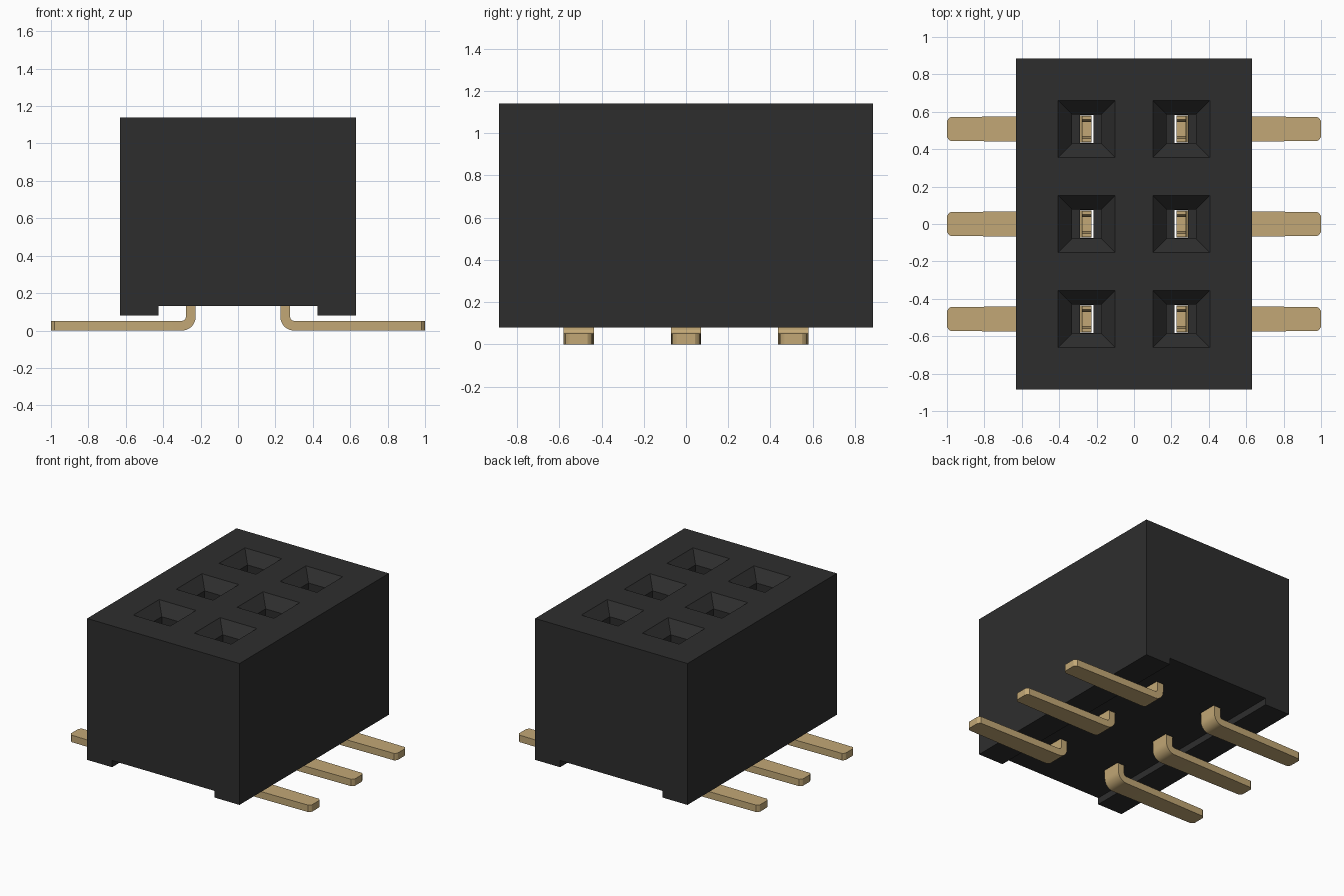
import bpy, bmesh, math

if "Cube" in bpy.data.objects:
    bpy.data.objects.remove(bpy.data.objects["Cube"], do_unlink=True)

PITCH = 0.508
COL_X = 0.253
ROWS = (-PITCH, 0.0, PITCH)


def material(name, rgb, rough):
    m = bpy.data.materials.new(name)
    m.use_nodes = True
    m.diffuse_color = (*rgb, 1)
    b = m.node_tree.nodes["Principled BSDF"]
    b.inputs["Base Color"].default_value = (*rgb, 1)
    b.inputs["Roughness"].default_value = rough
    return m


def make_object(name, bm, mat):
    bmesh.ops.recalc_face_normals(bm, faces=bm.faces)
    me = bpy.data.meshes.new(name)
    bm.to_mesh(me)
    bm.free()
    ob = bpy.data.objects.new(name, me)
    bpy.context.collection.objects.link(ob)
    if mat:
        me.materials.append(mat)
    return ob


def activate(ob):
    bpy.ops.object.select_all(action='DESELECT')
    ob.select_set(True)
    bpy.context.view_layer.objects.active = ob


def loft(bm, rings):
    """Skin a closed solid through rings of four points each."""
    rows = [[bm.verts.new(p) for p in r] for r in rings]
    for a, b in zip(rows, rows[1:]):
        for i in range(4):
            j = (i + 1) % 4
            bm.faces.new((a[i], a[j], b[j], b[i]))
    bm.faces.new(rows[0])
    bm.faces.new(rows[-1])


def level(cx, cy, hx, hy, z):
    return [(cx + sx * hx, cy + sy * hy, z)
            for sx, sy in ((-1, -1), (1, -1), (1, 1), (-1, 1))]


black = material("black plastic", (0.027, 0.027, 0.027), 0.6)
gold = material("gold metal", (0.54, 0.39, 0.18), 0.5)

# Housing: block profile with a channel underneath, extruded front to back
bm = bmesh.new()
half = [(0.425, 0.13), (0.425, 0.08), (0.632, 0.08), (0.632, 1.14)]
outline = half + [(-x, z) for x, z in reversed(half)]
face = bm.faces.new([bm.verts.new((x, -0.885, z)) for x, z in outline])
ext = bmesh.ops.extrude_face_region(bm, geom=[face])
verts = [g for g in ext["geom"] if isinstance(g, bmesh.types.BMVert)]
bmesh.ops.translate(bm, vec=(0, 1.77, 0), verts=verts)
housing = make_object("housing", bm, black)

# Sockets: pin slot, square shaft and funnel mouth, cut from the housing
bm = bmesh.new()
for cx in (-COL_X, COL_X):
    for cy in ROWS:
        loft(bm, [level(cx, cy, hx, hy, z) for hx, hy, z in (
            (0.036, 0.075, 0.05), (0.036, 0.075, 0.30), (0.078, 0.078, 0.30),
            (0.078, 0.078, 1.06), (0.162, 0.162, 1.15))])
cutter = make_object("socket_cutter", bm, black)
cutter.hide_render = True
mod = housing.modifiers.new("sockets", 'BOOLEAN')
mod.operation = 'DIFFERENCE'
mod.solver = 'EXACT'
mod.object = cutter
activate(housing)
bpy.ops.object.modifier_apply(modifier=mod.name)
bpy.data.objects.remove(cutter, do_unlink=True)

# Pin path: x, z, direction of the thickness, half width
T = 0.026       # half thickness
R = 0.046       # bend radius
path = [(1.0, T, 90, 0.042), (0.993, T, 90, 0.054), (0.982, T, 90, 0.063),
        (0.63, T, 90, 0.068)]
for k in range(9):
    a = 90 * k / 8
    path.append((COL_X + R - R * math.sin(math.radians(a)),
                 T + R - R * math.cos(math.radians(a)), 90 - a, 0.072))
path.append((COL_X, 0.40, 0, 0.072))


def pin(name, side, cy):
    bm = bmesh.new()
    rings = []
    for x, z, ang, w in path:
        dx, dz = T * math.cos(math.radians(ang)), T * math.sin(math.radians(ang))
        rings.append([(side * (x + s * dx), cy + t * w, z + s * dz)
                      for s, t in ((-1, -1), (-1, 1), (1, 1), (1, -1))])
    loft(bm, rings)
    # two contact prongs inside the socket
    for t in (-1, 1):
        loft(bm, [level(side * COL_X, cy + t * y, T, w, z) for y, w, z in (
            (0.060, 0.012, 0.40), (0.050, 0.012, 0.75), (0.060, 0.010, 0.85))])
    ob = make_object(name, bm, gold)
    activate(ob)
    bpy.ops.object.shade_smooth_by_angle(angle=math.radians(25))


for side, label in ((1, "left"), (-1, "right")):
    for cy, row in zip(ROWS, ("front", "middle", "back")):
        pin(f"{row}_{label}_pin", side, cy)
